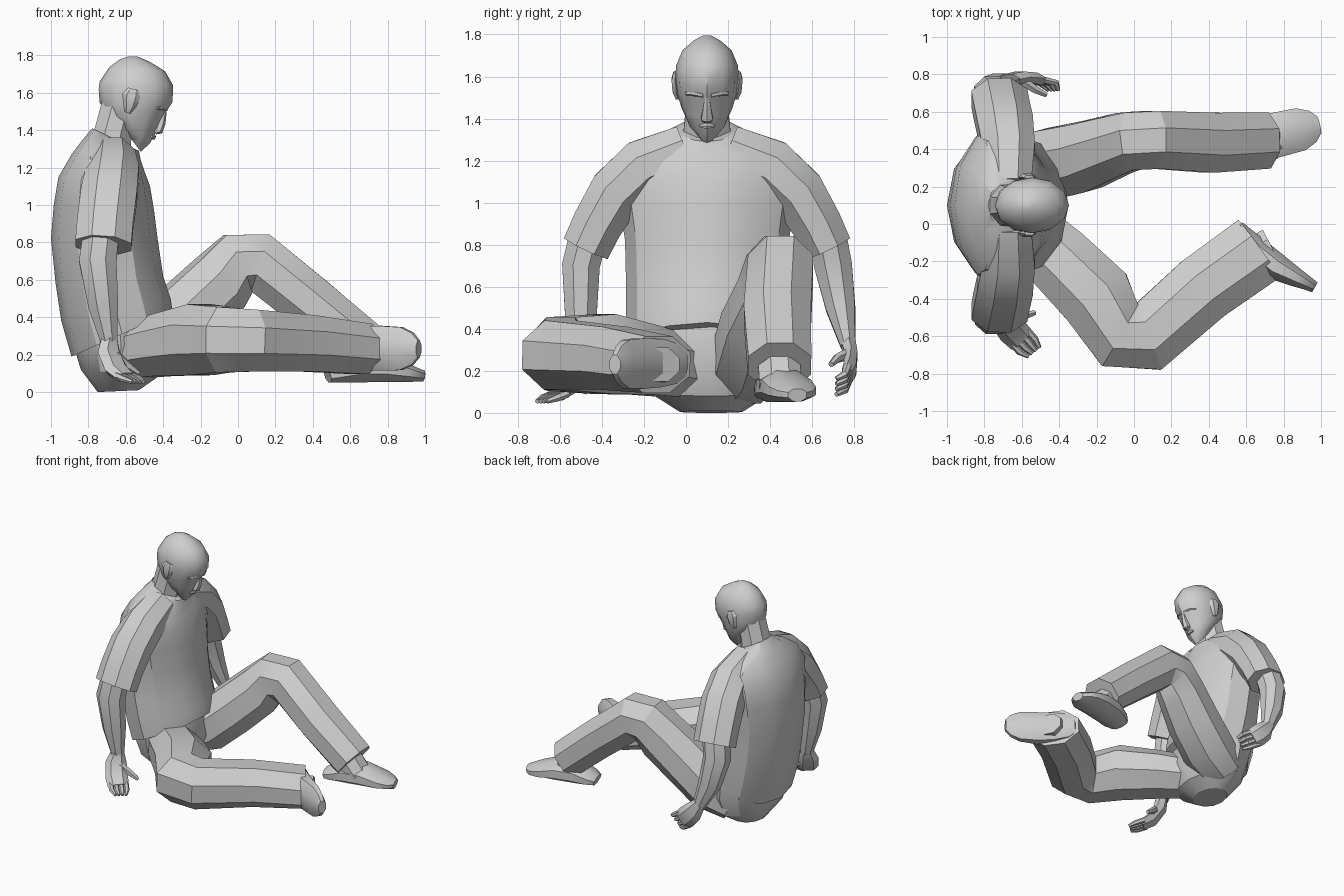
import bpy, bmesh, math
from mathutils import Vector as V

cube = bpy.data.objects.get("Cube")
if cube:
    bpy.data.objects.remove(cube, do_unlink=True)

grey = bpy.data.materials.new("plain grey")
grey.use_nodes = True
grey.diffuse_color = (0.62, 0.62, 0.62, 1)
grey.node_tree.nodes["Principled BSDF"].inputs["Base Color"].default_value = (0.62, 0.62, 0.62, 1)

MID = 0.1  # y of the body's plane of symmetry


def loft(name, rings, angle=30):
    """Skin a list of equal-sized point rings and cap both ends."""
    bm = bmesh.new()
    rows = [[bm.verts.new(p) for p in r] for r in rings]
    n = len(rows[0])
    for a, b in zip(rows, rows[1:]):
        for i in range(n):
            j = (i + 1) % n
            bm.faces.new((a[i], a[j], b[j], b[i]))
    bm.faces.new(rows[0])
    bm.faces.new(rows[-1])
    bmesh.ops.recalc_face_normals(bm, faces=bm.faces)
    me = bpy.data.meshes.new(name)
    bm.to_mesh(me)
    bm.free()
    me.materials.append(grey)
    ob = bpy.data.objects.new(name, me)
    bpy.context.collection.objects.link(ob)
    bpy.ops.object.select_all(action='DESELECT')
    ob.select_set(True)
    bpy.context.view_layer.objects.active = ob
    bpy.ops.object.shade_smooth_by_angle(angle=math.radians(angle))
    return ob


def limb(name, stations, ref, sides=8, angle=30):
    """Tube through (x, y, z, half width across, half width along ref)."""
    pts = [V(s[:3]) for s in stations]
    rings = []
    k = 1 / math.cos(math.pi / sides)
    for i, s in enumerate(stations):
        t = V((0, 0, 0))
        if i:
            t += (pts[i] - pts[i - 1]).normalized()
        if i < len(pts) - 1:
            t += (pts[i + 1] - pts[i]).normalized()
        t.normalize()
        side = t.cross(V(ref)).normalized()
        up = side.cross(t)
        ring = []
        for q in range(sides):
            a = 2 * math.pi * (q + 0.5) / sides
            ring.append(pts[i] + side * (s[3] * k * math.cos(a)) + up * (s[4] * k * math.sin(a)))
        rings.append(ring)
    return loft(name, rings, angle)


def body(name, rows, cy=MID, sides=12, angle=30):
    """Stack of tilted ellipses: (x back, z back, x front, z front, half width)."""
    rings = []
    for xb, zb, xf, zf, hw in rows:
        ring = []
        for q in range(sides):
            a = 2 * math.pi * q / sides
            f = 0.5 + 0.5 * math.cos(a)
            ring.append(V((xb + (xf - xb) * f, cy + hw * math.sin(a), zb + (zf - zb) * f)))
        rings.append(ring)
    return loft(name, rings, angle)


def foot(name, heel, toe, normal):
    """Shoe standing on the heel-toe sole line; normal points away from the sole."""
    heel, toe, normal = V(heel), V(toe), V(normal).normalized()
    shape = [(0, .07, .035), (.1, .1, .05), (.3, .115, .075), (.55, .12, .075),
             (.8, .115, .05), (.93, .085, .036), (1, .045, .03)]
    st = [(*(heel.lerp(toe, t) + normal * h), w, h) for t, w, h in shape]
    limb(name, st, normal)


# Seat of the trousers
body("trouser_seat", [(-.75, 0, -.53, .01, .15), (-.84, .12, -.43, .08, .30),
                      (-.88, .25, -.37, .25, .36), (-.88, .42, -.40, .42, .36)], cy=.12)

# Shirt, from the dipped back hem up to the tilted collar
body("shirt_body", [(-.89, .19, -.35, .43, .375), (-.945, .38, -.36, .50, .385),
                    (-.975, .58, -.40, .62, .385), (-1.0, .82, -.43, .82, .39),
                    (-.985, 1.0, -.45, .98, .415), (-.96, 1.15, -.47, 1.10, .43),
                    (-.89, 1.27, -.50, 1.18, .39), (-.83, 1.35, -.52, 1.24, .27),
                    (-.78, 1.41, -.53, 1.29, .135)])

# Sleeves, mirrored about the body's mid plane
for side, s in (("left", 1), ("right", -1)):
    limb(side + "_sleeve", [(-.67, MID + s * .10, 1.25, .12, .12),
                            (-.67, MID + s * .30, 1.17, .135, .14),
                            (-.69, MID + s * .43, 1.05, .13, .15),
                            (-.71, MID + s * .52, .90, .12, .15),
                            (-.72, MID + s * .575, .785, .115, .15)], (1, 0, 0))

# Forearms
limb("right_forearm", [(-.73, -.46, .86, .09, .095), (-.75, -.50, .70, .09, .10),
                       (-.72, -.50, .46, .075, .08), (-.69, -.50, .27, .045, .045)], (1, 0, 0))
limb("left_forearm", [(-.73, .67, .86, .09, .095), (-.76, .70, .70, .09, .095),
                      (-.72, .735, .50, .07, .08), (-.65, .77, .32, .035, .045)], (1, 0, 0))

# Right hand, flat on the floor
limb("right_palm", [(-.69, -.50, .29, .04, .04), (-.69, -.52, .21, .04, .065),
                    (-.65, -.57, .12, .035, .07), (-.60, -.62, .08, .025, .065)], (.75, .6, 0), 6)
for i in range(4):
    dx, dy = .028 * (i - 1.5), .022 * (i - 1.5)
    limb(f"right_finger_{i + 1}", [(-.615 + dx, -.60 + dy, .09, .017, .018),
                                   (-.57 + dx, -.65 + dy, .07, .016, .016),
                                   (-.535 + dx * .7, -.685 + dy * .7, .055, .01, .01)], (.75, .6, 0), 6)
limb("right_thumb", [(-.66, -.53, .20, .025, .025), (-.59, -.49, .14, .022, .022),
                     (-.53, -.475, .10, .012, .012)], (0, 0, 1), 6)

# Left hand, hanging with curled fingers
limb("left_palm", [(-.66, .77, .34, .035, .04), (-.61, .785, .27, .03, .065),
                   (-.55, .78, .21, .03, .07), (-.51, .765, .175, .025, .065)], (1, 0, 1), 6)
for i in range(4):
    dx, dz = .028 * (i - 1.5), .025 * (i - 1.5)
    limb(f"left_finger_{i + 1}", [(-.525 + dx, .77, .185 + dz, .017, .018),
                                  (-.46 + dx, .755, .145 + dz, .016, .016),
                                  (-.43 + dx * .6, .715, .125 + dz, .01, .01)], (.6, 0, .8), 6)
limb("left_thumb", [(-.60, .77, .28, .025, .025), (-.53, .72, .26, .02, .02),
                    (-.47, .69, .23, .012, .012)], (0, 0, 1), 6)

# Raised left leg
limb("left_trouser_leg", [(-.62, .27, .17, .17, .14), (-.45, .32, .26, .19, .18),
                          (-.27, .36, .42, .185, .18), (-.10, .42, .58, .165, .175),
                          (.00, .445, .685, .155, .17), (.12, .45, .69, .155, .16),
                          (.40, .435, .466, .16, .145), (.69, .445, .225, .15, .14)], (0, 0, 1))
# Right leg folded on the floor
limb("right_trouser_leg", [(-.60, .00, .21, .16, .14), (-.40, -.19, .25, .185, .165),
                           (-.20, -.39, .28, .20, .19), (-.075, -.595, .28, .19, .175),
                           (.08, -.60, .275, .19, .165), (.37, -.345, .26, .185, .15),
                           (.665, -.18 + .045, .23, .19, .135)], (0, 0, 1))

# Feet
foot("left_foot", (.48, .41, .05), (.99, .53, .055), (0, 0, 1))
foot("right_foot", (.575, .015, .24), (.985, -.315, .23), (-.62, -.78, 0))
limb("left_ankle", [(.62, .44, .26, .10, .09), (.74, .45, .12, .10, .08)], (1, 0, 1))
limb("right_ankle", [(.60, -.19, .23, .10, .09), (.735, -.12, .23, .10, .08)], (0, 0, 1))

# Neck and head
limb("neck", [(-.70, MID, 1.24, .125, .12), (-.665, MID, 1.40, .105, .10),
              (-.63, MID, 1.53, .10, .10)], (1, 0, 0))
body("head", [(-.62, 1.42, -.52, 1.285, .05), (-.67, 1.455, -.47, 1.33, .095),
              (-.715, 1.50, -.435, 1.405, .122), (-.74, 1.55, -.39, 1.49, .142),
              (-.745, 1.62, -.35, 1.55, .150), (-.74, 1.66, -.347, 1.64, .148),
              (-.69, 1.735, -.39, 1.715, .117), (-.63, 1.78, -.47, 1.765, .062),
              (-.585, 1.795, -.54, 1.795, .02)], angle=35)

# Face details
limb("nose", [(-.395, MID, 1.50, .012, .012), (-.41, MID, 1.44, .02, .02),
              (-.425, MID, 1.40, .028, .022), (-.445, MID, 1.39, .02, .012)], (1, 0, 0), 6)
limb("lips", [(-.462, MID - .035, 1.365, .006, .006), (-.452, MID, 1.365, .014, .012),
              (-.462, MID + .035, 1.365, .006, .006)], (1, 0, 0), 6)
for side, s in (("left", 1), ("right", -1)):
    limb(side + "_brow", [(-.385, MID + s * .018, 1.51, .01, .01),
                          (-.40, MID + s * .06, 1.52, .012, .012),
                          (-.435, MID + s * .10, 1.52, .008, .008)], (0, 0, 1), 6)
    limb(side + "_ear", [(-.59, MID + s * .137, 1.495, .012, .015),
                         (-.58, MID + s * .147, 1.53, .017, .03),
                         (-.57, MID + s * .152, 1.585, .017, .043),
                         (-.56, MID + s * .15, 1.62, .01, .025)], (1, 0, 0), 6)
